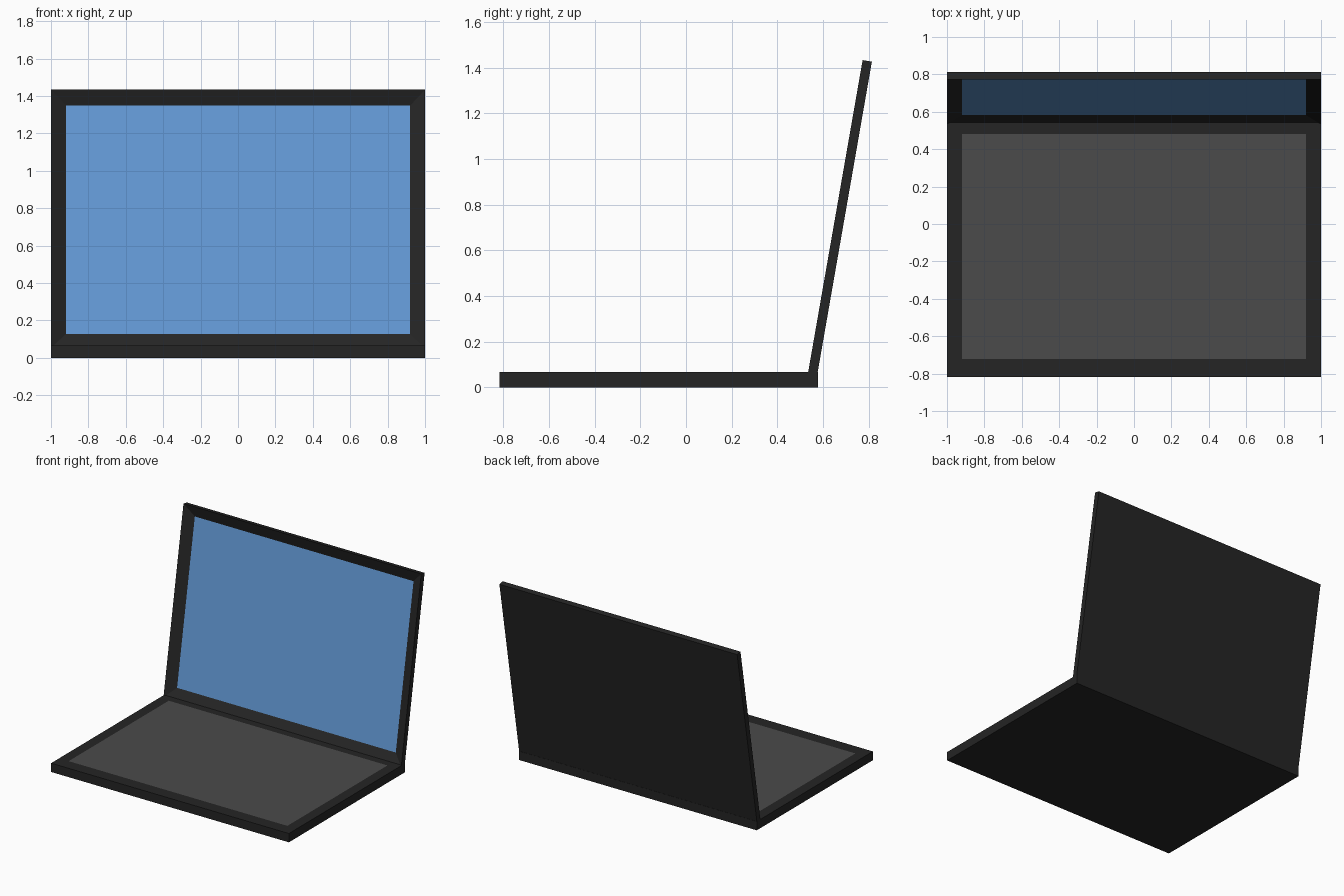
import bpy, bmesh, math
from mathutils import Matrix, Vector

if "Cube" in bpy.data.objects:
    bpy.data.objects.remove(bpy.data.objects["Cube"], do_unlink=True)


def make_material(name, colour):
    mat = bpy.data.materials.new(name)
    mat.use_nodes = True
    mat.diffuse_color = (*colour, 1)
    bsdf = next(n for n in mat.node_tree.nodes if n.type == 'BSDF_PRINCIPLED')
    bsdf.inputs["Base Color"].default_value = (*colour, 1)
    return mat


black = make_material("black_casing", (0.018, 0.018, 0.018))
grey = make_material("grey_keyboard", (0.07, 0.07, 0.07))
blue = make_material("blue_screen", (0.125, 0.32, 0.67))


def panel(name, low, high, facing, margin, panel_mat, depth=0.0, transform=None):
    """Box with a coloured inset panel on the side that looks along facing."""
    low, high, facing = Vector(low), Vector(high), Vector(facing)
    size = high - low
    bm = bmesh.new()
    bmesh.ops.create_cube(bm, size=1, matrix=Matrix.Translation((low + high) / 2)
                          @ Matrix.Diagonal((*size, 1)))
    bm.normal_update()
    face = max(bm.faces, key=lambda f: f.normal.dot(facing))
    bmesh.ops.inset_region(bm, faces=[face], thickness=0.01)
    # Fit the inset to its margins, then push it into the casing
    centre = face.calc_center_median()
    for v in face.verts:
        for i in range(3):
            if not facing[i]:
                side = math.copysign(1, v.co[i] - centre[i])
                v.co[i] = centre[i] + side * (size[i] / 2 - margin[i])
        v.co -= facing * depth
    face.material_index = 1
    if transform:
        bm.transform(transform)
    mesh = bpy.data.meshes.new(name)
    bm.to_mesh(mesh)
    bm.free()
    mesh.materials.append(black)
    mesh.materials.append(panel_mat)
    obj = bpy.data.objects.new(name, mesh)
    bpy.context.collection.objects.link(obj)
    return obj


# Base with a flush keyboard area
panel("keyboard_base", (-1, -0.817, 0), (1, 0.578, 0.067),
      (0, 0, 1), (0.08, 0.096, 0), grey)

# Lid leaning back from the hinge, with a recessed screen
lean = Matrix.Translation((0, 0.535, 0.067)) @ Matrix.Rotation(math.radians(-9.9), 4, 'X')
panel("screen_lid", (-1, 0, -0.013), (1, 0.041, 1.387),
      (0, -1, 0), (0.08, 0, 0.08), blue, depth=0.036, transform=lean)
